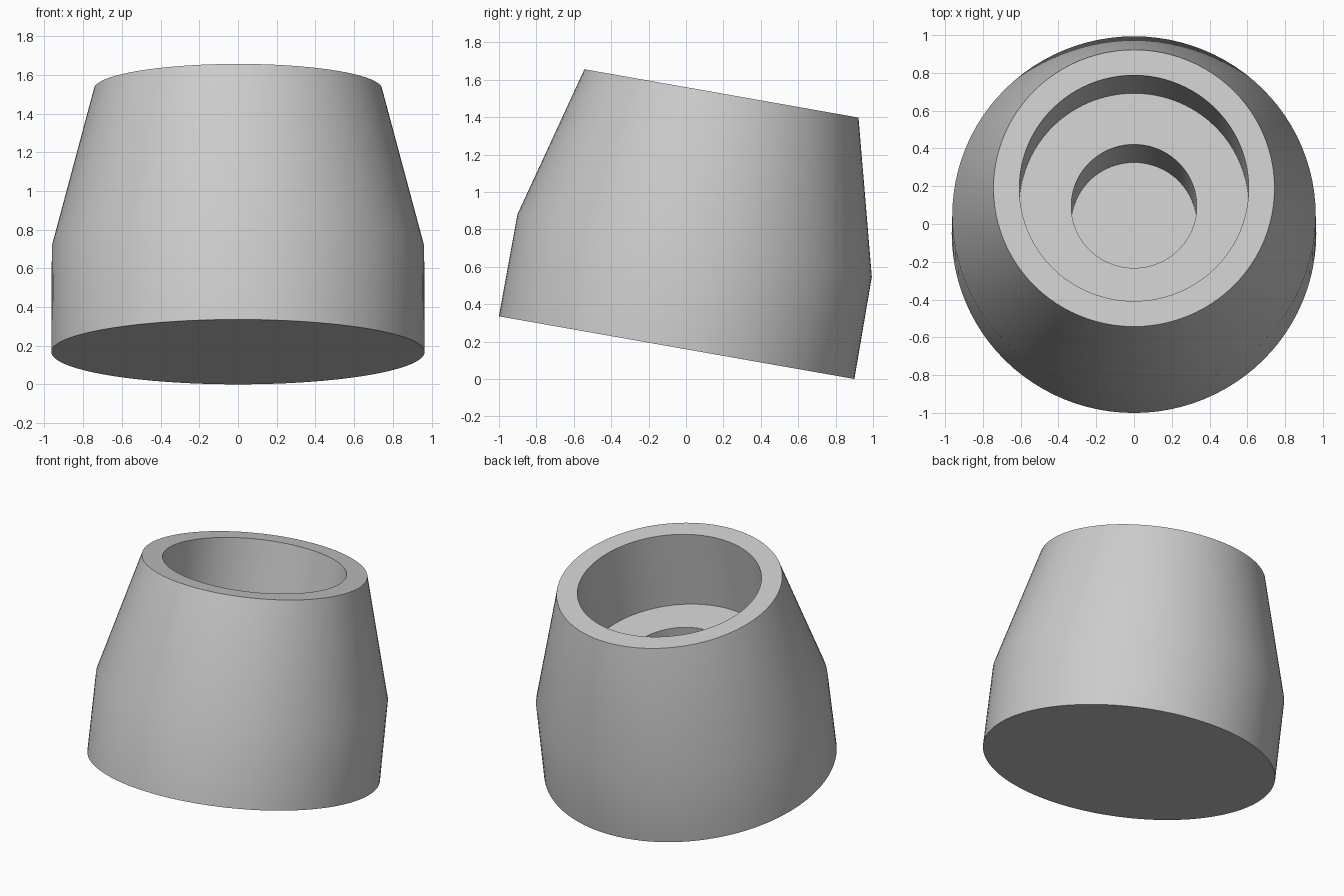
import bpy, bmesh
from math import radians
from mathutils import Matrix

cube = bpy.data.objects.get("Cube")
if cube:
    bpy.data.objects.remove(cube, do_unlink=True)

SEGMENTS = 96

# Single grey material
grey = bpy.data.materials.new("light grey")
grey.use_nodes = True
colour = (0.6, 0.6, 0.6, 1)
grey.diffuse_color = colour
grey.node_tree.nodes["Principled BSDF"].inputs["Base Color"].default_value = colour

# Profile (radius, height): outer wall, rim, wide bore, step, narrow bore
profile = [(0.965, 0), (0.962, 0.554), (0.744, 1.38), (0.607, 1.38),
           (0.607, 0.83), (0.332, 0.83), (0.332, 0.28)]


def lathe(name, points):
    """Stack rings along z, bridge them and cap both ends."""
    bm = bmesh.new()
    rings = []
    for radius, height in points:
        ring = bmesh.ops.create_circle(
            bm, segments=SEGMENTS, radius=radius,
            matrix=Matrix.Translation((0, 0, height)))["verts"]
        rings.append(ring)
    for low, high in zip(rings, rings[1:]):
        for i in range(SEGMENTS):
            j = (i + 1) % SEGMENTS
            bm.faces.new((low[i], low[j], high[j], high[i]))
    bm.faces.new(rings[0])
    bm.faces.new(rings[-1])
    bmesh.ops.recalc_face_normals(bm, faces=bm.faces)
    mesh = bpy.data.meshes.new(name)
    bm.to_mesh(mesh)
    bm.free()
    obj = bpy.data.objects.new(name, mesh)
    bpy.context.collection.objects.link(obj)
    return obj


# Tapered body with stepped bore, leaning back
body = lathe("tapered_socket", profile)
body.data.materials.append(grey)
body.rotation_euler.x = radians(-10)
body.location = (0, -0.05, 0.168)

bpy.ops.object.select_all(action="DESELECT")
body.select_set(True)
bpy.context.view_layer.objects.active = body
bpy.ops.object.shade_smooth_by_angle(angle=radians(30))
